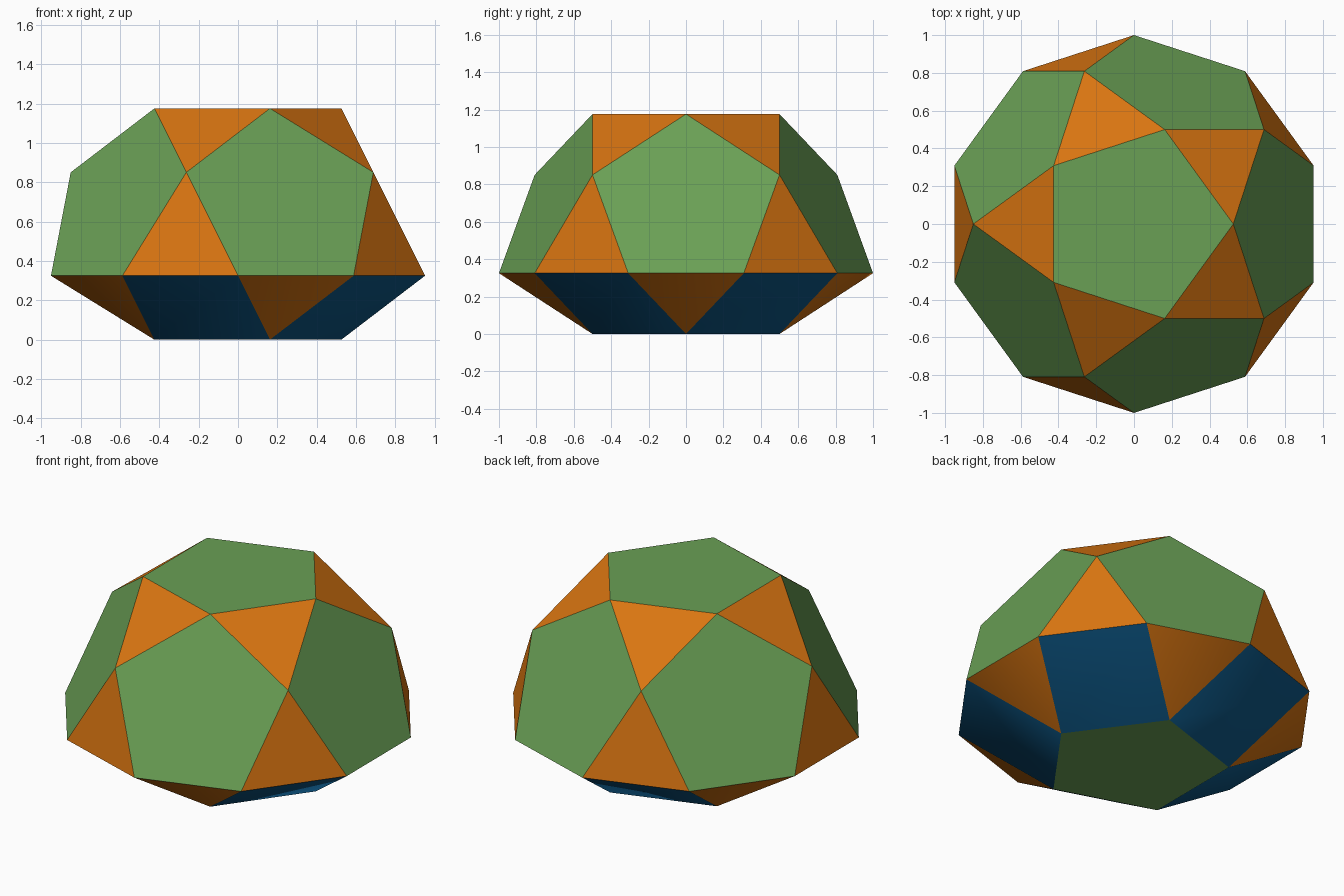
import bpy, bmesh, math

if "Cube" in bpy.data.objects:
    bpy.data.objects.remove(bpy.data.objects["Cube"])

EDGE = 2 * math.sin(math.pi / 10)             # edge length for a decagon of radius 1
R_PENT = EDGE / (2 * math.sin(math.pi / 5))   # small pentagon radius, 0.526
R_MID = math.sqrt(1 - R_PENT ** 2)            # middle pentagon radius, 0.851
Z_DECA = math.sqrt(EDGE ** 2 - (math.cos(math.pi / 10) - R_PENT) ** 2 - math.sin(math.pi / 10) ** 2)
Z_MID = Z_DECA + R_PENT
Z_TOP = Z_DECA + R_MID


def material(name, rgb):
    m = bpy.data.materials.new(name)
    m.diffuse_color = (*rgb, 1)
    m.use_nodes = True
    m.node_tree.nodes["Principled BSDF"].inputs["Base Color"].default_value = m.diffuse_color
    return m


# One colour per number of face sides: 3, 4, 5
mats = [material("orange", (0.694, 0.178, 0.0056)),
        material("blue", (0.0044, 0.102, 0.254)),
        material("green", (0.144, 0.352, 0.091))]

bm = bmesh.new()


def ring(count, radius, z, start):
    return [bm.verts.new((radius * math.cos(a), radius * math.sin(a), z))
            for a in (math.radians(start + 360 * i / count) for i in range(count))]


base = ring(5, R_PENT, 0, 0)
deca = ring(10, 1, Z_DECA, -18)
mid = ring(5, R_MID, Z_MID, 36)
top = ring(5, R_PENT, Z_TOP, 0)

# End caps
bm.faces.new(base[::-1])
bm.faces.new(top)

for i in range(5):
    j = (i + 1) % 5
    d0, d1, d2 = deca[2 * i], deca[2 * i + 1], deca[(2 * i + 2) % 10]
    # Lower cupola: triangle and square
    bm.faces.new((base[i], d1, d0))
    bm.faces.new((base[i], base[j], d2, d1))
    # Upper rotunda: pentagon and its two triangles
    bm.faces.new((d0, d1, mid[i], top[i], mid[i - 1]))
    bm.faces.new((d1, d2, mid[i]))
    bm.faces.new((top[i], mid[i], top[j]))

bmesh.ops.recalc_face_normals(bm, faces=bm.faces[:])
for f in bm.faces:
    f.material_index = len(f.verts) - 3

mesh = bpy.data.meshes.new("faceted_solid")
bm.to_mesh(mesh)
bm.free()
for m in mats:
    mesh.materials.append(m)
obj = bpy.data.objects.new("faceted_solid", mesh)
bpy.context.collection.objects.link(obj)

# Soft lower band, crisp edges elsewhere
bpy.context.view_layer.objects.active = obj
obj.select_set(True)
bpy.ops.object.shade_smooth_by_angle(angle=math.radians(30))
